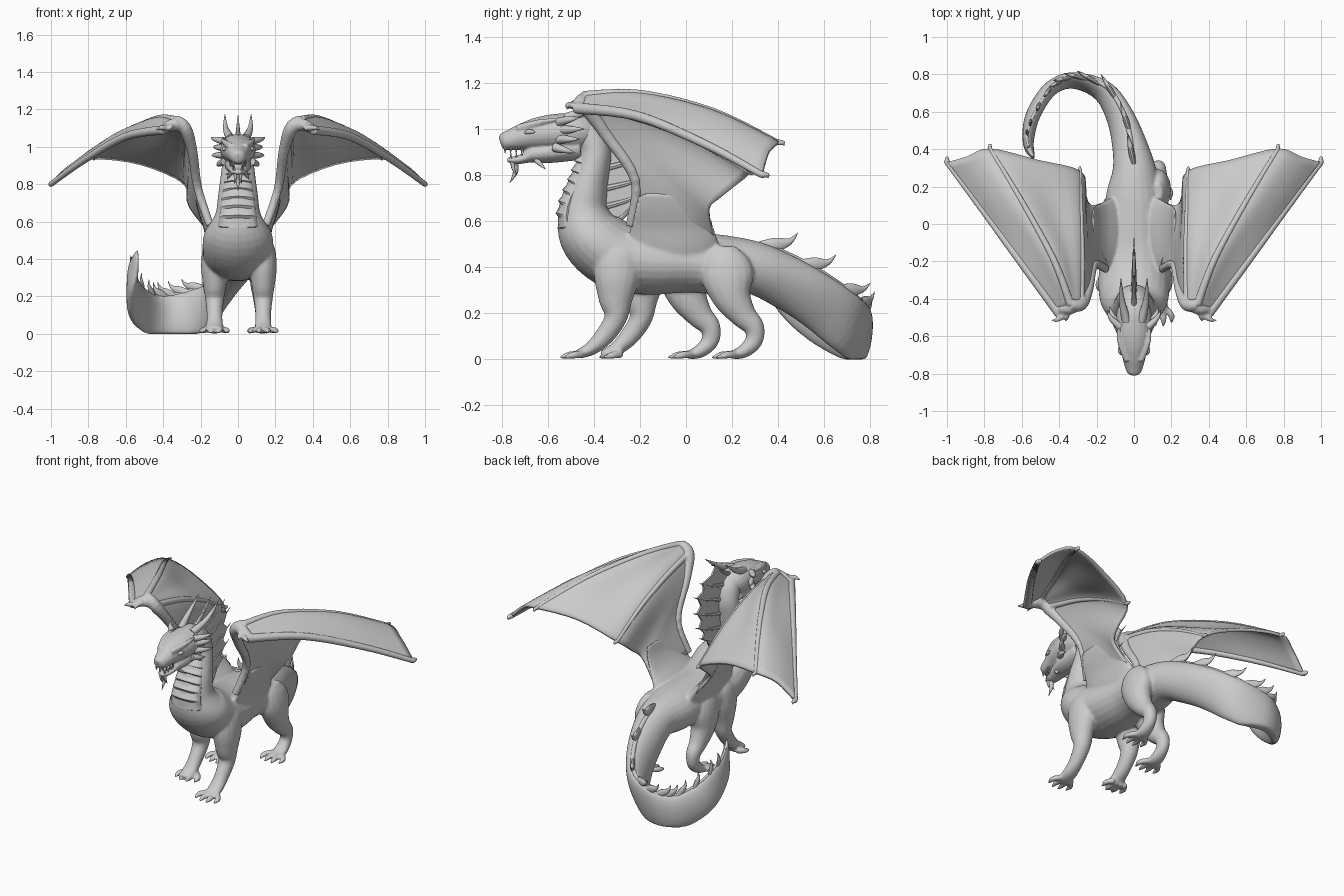
import bpy, bmesh, math
from mathutils import Vector as V

old = bpy.data.objects.get("Cube")
if old:
    bpy.data.objects.remove(old)

hide = bpy.data.materials.new("stone_grey")
hide.use_nodes = True
hide.diffuse_color = (0.6, 0.6, 0.6, 1)
hide.node_tree.nodes["Principled BSDF"].inputs["Base Color"].default_value = (0.6, 0.6, 0.6, 1)


def spline(pts, steps):
    """Smooth curve through tuples of any length."""
    out = []
    for i in range(len(pts) - 1):
        a, b, c, d = (pts[max(0, min(len(pts) - 1, i + k))] for k in (-1, 0, 1, 2))
        for s in range(steps):
            t = s / steps
            out.append(tuple(q + t / 2 * (r - p + t * (2 * p - 5 * q + 4 * r - w + t * (3 * (q - r) + w - p)))
                             for p, q, r, w in zip(a, b, c, d)))
    return out + [tuple(pts[-1])]


def tube(bm, pts, sides=12, steps=4):
    """Closed tube through (x, y, z, half width, half height, sideways lean) sections, flattened at the ground."""
    secs = spline([(*p, *(p[3], 0)[len(p) - 4:]) for p in pts], steps)
    pos = [V(s[:3]) for s in secs]
    rings, last = [], None
    for i, s in enumerate(secs):
        t = (pos[min(i + 1, len(pos) - 1)] - pos[max(i - 1, 0)]).normalized()
        side = t.cross(V((0, 0, 1)))
        side = side.normalized() if side.length > 0.02 else (last or V((1, 0, 0)))
        if last and side.dot(last) < 0:
            side = -side
        last = side
        up = side.cross(t)
        ring = []
        for k in range(sides):
            a = math.tau * k / sides
            p = pos[i] + side * (max(s[3], .001) * math.cos(a) + s[5] * math.sin(a)) + up * max(s[4], .001) * math.sin(a)
            ring.append(bm.verts.new((p.x, p.y, max(p.z, 0))))
        rings.append(ring)
    for a, b in zip(rings, rings[1:]):
        for k in range(sides):
            n = (k + 1) % sides
            bm.faces.new((a[k], a[n], b[n], b[k]))
    bm.faces.new(rings[0])
    bm.faces.new(rings[-1])


def spike(bm, base, tip, r, bend=(0, 0, 0), sides=8):
    """Pointed horn, claw or thorn with an optional bend."""
    a, b = V(base), V(tip)
    m = (a + b) / 2 + V(bend)
    tube(bm, [(*a, r), (*m, r * .65), (*b, .001)], sides, 4)


def finish(bm, name, angle=50):
    bmesh.ops.recalc_face_normals(bm, faces=bm.faces)
    me = bpy.data.meshes.new(name)
    bm.to_mesh(me)
    bm.free()
    me.materials.append(hide)
    me.shade_smooth()
    me.set_sharp_from_angle(angle=math.radians(angle))
    ob = bpy.data.objects.new(name, me)
    bpy.context.collection.objects.link(ob)
    return ob


def fuse(ob, voxel, rounds):
    """Blend overlapping volumes into one skin."""
    m = ob.modifiers.new("blend", "REMESH")
    m.mode, m.voxel_size, m.use_smooth_shade = "VOXEL", voxel, True
    s = ob.modifiers.new("soften", "SMOOTH")
    s.factor, s.iterations = .5, rounds


# Torso and neck, then the curled tail whose ridge leans outward
neck = [(0, -.5, 1.0, .06, .05), (0, -.43, .98, .075, .07), (0, -.395, .91, .085, .07), (0, -.405, .83, .095, .075),
        (0, -.43, .74, .107, .09), (0, -.445, .64, .122, .11), (0, -.41, .535, .18, .14)]
trunk = [(0, -.3, .45, .19, .15), (0, -.15, .42, .18, .14), (0, 0, .42, .16, .13), (0, .15, .41, .15, .13)]
tail = [(0, .3, .395, .115, .115, 0), (-.033, .45, .325, .088, .115, .02), (-.08, .58, .245, .068, .115, .03),
        (-.15, .69, .16, .055, .12, .03), (-.25, .75, .11, .042, .125, .025), (-.36, .765, .09, .04, .12, .015),
        (-.46, .71, .1, .04, .11, 0), (-.54, .58, .165, .038, .1, -.01), (-.565, .45, .28, .03, .085, 0),
        (-.55, .38, .39, .015, .04, 0), (-.535, .36, .45, .003, .005, 0)]
bm = bmesh.new()
tube(bm, [(*s, 0) for s in neck + trunk] + tail, 24, 5)

# Wing roots flowing out of the back
for sx in (1, -1):
    tube(bm, [(sx * .08, -.06, .43, .21, .07), (sx * .125, -.06, .51, .2, .05), (sx * .165, -.06, .58, .18, .024),
              (sx * .2, -.06, .65, .165, .013), (sx * .222, -.06, .72, .15, .009)], 24, 4)

# Legs: sections are (forward offset, height, half width, half depth)
front_leg = [(.05, .51, .03, .05), (.045, .46, .062, .095), (.035, .36, .073, .1), (.03, .26, .062, .075),
             (.03, .18, .05, .05), (-.02, .1, .042, .042), (-.08, .045, .045, .03), (-.14, .02, .045, .018)]
hind_leg = [(-.03, .49, .02, .05), (-.03, .44, .05, .095), (-.02, .36, .067, .115), (0, .27, .065, .085),
            (.05, .19, .05, .058), (.095, .14, .042, .045), (.095, .08, .036, .038), (.05, .035, .042, .03),
            (0, .018, .045, .018)]


def leg(bm, x, y, secs, toe_y):
    tube(bm, [(x, y + dy, z, w, d) for dy, z, w, d in secs], 16, 4)
    for k in range(4):
        f = k - 1.5
        bx, tx = x + f * .024, x + f * .044
        reach = toe_y + abs(f) * .018
        tube(bm, [(bx, toe_y + .11, .022, .018), (tx, reach + .045, .018, .017),
                  (tx, reach + .02, .011, .012), (tx, reach, .005, .005)], 8, 3)


leg(bm, .135, -.335, front_leg, -.56)
leg(bm, -.125, -.225, front_leg, -.39)
leg(bm, .13, .2, hind_leg, .1)
leg(bm, -.125, .01, hind_leg, -.09)
fuse(finish(bm, "body"), .008, 6)

# Overlapping chest and throat plates, stepped like shingles
bm = bmesh.new()
rows = spline([(-.435, .88, .06), (-.457, .8, .078), (-.497, .71, .09), (-.52, .62, .1), (-.488, .52, .115),
               (-.42, .42, .11)], 2)
steps = []
for (y, z, w), (y2, z2, w2) in zip(rows, rows[1:]):
    steps += [(0, y, z, w, .032), (0, y + (y2 - y) * .85, z + (z2 - z) * .85, w2, .047)]
tube(bm, steps, 24, 1)
finish(bm, "chest_plates", 30)

# Head: skull, snout and lower jaw
bm = bmesh.new()
tube(bm, [(0, -.38, .97, .05, .05), (0, -.46, .985, .09, .08), (0, -.56, .985, .095, .08), (0, -.64, .978, .084, .072),
          (0, -.7, .967, .066, .06), (0, -.76, .952, .05, .046), (0, -.795, .945, .036, .036), (0, -.806, .942, .016, .02)], 20, 4)
tube(bm, [(0, -.46, .92, .07, .055), (0, -.58, .9, .072, .048), (0, -.66, .89, .058, .038), (0, -.7, .873, .046, .023),
          (0, -.74, .864, .036, .018), (0, -.775, .866, .018, .01)], 16, 4)
for sx in (1, -1):
    spike(bm, (sx * .035, -.73, 1.0), (sx * .085, -.52, 1.045), .02, (sx * .018, 0, .008))
    spike(bm, (sx * .02, -.79, .965), (sx * .03, -.75, .985), .014)
fuse(finish(bm, "head"), .006, 3)

# Eyes, teeth, horns, cheek thorns and beard
bm = bmesh.new()
for sx in (1, -1):
    tube(bm, [(sx * .07, -.7, .982, .004), (sx * .075, -.68, .988, .011), (sx * .082, -.657, .985, .004)], 10, 4)
finish(bm, "eyes")
bm = bmesh.new()
for sx in (1, -1):
    for k in range(4):
        y = -.785 + k * .024
        x = sx * (.024 + k * .006)
        spike(bm, (x, y, .92), (x, y, .892), .007, sides=6)
        spike(bm, (x * .8, y + .025, .872), (x * .8, y + .025, .9), .006, sides=6)
finish(bm, "teeth")
bm = bmesh.new()
for sx in (1, -1):
    spike(bm, (sx * .04, -.52, 1.045), (sx * .07, -.29, 1.175), .024, (sx * .01, 0, -.015), 10)
    for base_y, base_z, tip_x, tip_y, tip_z in ((-.55, 1.03, .145, -.46, 1.05), (-.54, .995, .13, -.44, 1.0),
                                                (-.55, .955, .14, -.46, .955), (-.57, .92, .105, -.48, .895)):
        spike(bm, (sx * .075, base_y, base_z), (sx * tip_x, tip_y, tip_z), .021, (sx * .012, 0, 0))
    spike(bm, (sx * .035, -.65, .865), (sx * .06, -.61, .825), .014)
    spike(bm, (sx * .012, -.75, .86), (sx * .018, -.735, .8), .012, (0, -.008, 0))
spike(bm, (0, -.75, .865), (0, -.765, .765), .018, (0, .018, 0))
finish(bm, "horns_and_beard")

# Webbed crest down the back of the neck
bm = bmesh.new()
roots = [(-.44, 1.04), (-.38, 1.0), (-.345, .92), (-.345, .83), (-.355, .74), (-.36, .66), (-.33, .58)]
tips = [(-.27, 1.17), (-.13, 1.1), (-.075, 1.03), (-.07, .93), (-.09, .83), (-.13, .75), (-.21, .69)]
for (ry, rz), (ty, tz) in zip(roots, tips):
    spike(bm, (0, ry, rz), (0, ty, tz), .016, (0, 0, -.012))
for i in range(len(roots) - 1):
    a, b, c, d = (V((0, *p)) for p in (roots[i], tips[i], tips[i + 1], roots[i + 1]))
    notch = (b + c) * .36 + (a + d) * .14
    web = [a, a.lerp(b, .85), notch, d.lerp(c, .85), d]
    left, right = ([bm.verts.new(p + V((s, 0, 0))) for p in web] for s in (.005, -.005))
    bm.faces.new(left)
    bm.faces.new(right[::-1])
    for k in range(5):
        n = (k + 1) % 5
        bm.faces.new((left[k], right[k], right[n], left[n]))
finish(bm, "neck_crest", 30)

# Hooked thorns on a low ridge along the tail
bm = bmesh.new()
path = spline(tail, 4)
ridge = []
for i in range(1, len(path) - 4):
    x, y, z, w, h, lean = path[i]
    go = (V(path[i + 1][:3]) - V(path[i - 1][:3])).normalized()
    side = go.cross(V((0, 0, 1))).normalized()
    up = side.cross(go)
    base = V((x, y, z)) + up * h * .92 + side * lean * .92
    size = .125 - i * .0018
    ridge.append((*base, size * .12, size * .16))
    if i in (1, 5, 10, 14, 17, 20, 22, 25, 28, 31, 33):
        tube(bm, [(*(base - go * size * .4 - up * size * .1), size * .12, size * .2),
                  (*(base + go * size * .1 + up * size * .2), size * .13, size * .26),
                  (*(base + go * size * .5 + up * size * .5), size * .08, size * .12),
                  (*(base + go * size * .65 + up * size * .9), .001)], 10, 4)
tube(bm, ridge, 10, 1)
finish(bm, "tail_thorns")

# Wings: ribs run front to back, ordered from leading edge down to the flank
ribs = [[(.4, -.48, 1.09), (.6, -.21, 1.055), (.82, .09, .93), (1.0, .33, .8)],
        [(.37, -.46, 1.12), (.53, -.18, 1.1), (.72, .1, 1.02), (.89, .36, .9)],
        [(.34, -.43, 1.145), (.43, -.19, 1.15), (.6, .12, 1.075), (.77, .4, .94)],
        [(.315, -.43, 1.135), (.36, -.16, 1.09), (.43, .08, 1.0), (.52, .34, .91)],
        [(.285, -.43, 1.1), (.28, -.18, 1.04), (.285, .06, .94), (.29, .28, .81)],
        [(.245, -.35, .98), (.24, -.2, .9), (.25, -.04, .81), (.265, .16, .71)],
        [(.215, -.22, .78), (.22, -.12, .74), (.225, 0, .7), (.235, .1, .65)],
        [(.15, -.24, .58), (.16, -.12, .56), (.16, 0, .55), (.145, .12, .54)]]
for sx, label in ((1, "left"), (-1, "right")):
    flip = [[(sx * x, y, z) for x, y, z in r] for r in ribs]
    bm = bmesh.new()
    lines = [spline(r, 5) for r in flip]
    columns = [spline(c, 4) for c in zip(*lines)]
    grid = [[bm.verts.new(p) for p in c] for c in columns]
    for a, b in zip(grid, grid[1:]):
        for k in range(len(a) - 1):
            bm.faces.new((a[k], a[k + 1], b[k + 1], b[k]))
    ob = finish(bm, label + "_wing_membrane")
    thick = ob.modifiers.new("thickness", "SOLIDIFY")
    thick.thickness, thick.offset = .018, 0

    # Fingers with end claws, arm and wrist, blended together
    bm = bmesh.new()
    for r, fat in ((flip[0], .026), (flip[2], .022), (flip[4], .021)):
        tube(bm, [(*p, fat * (1 - k * .13)) for k, p in enumerate(r)], 10, 5)
        end = V(r[-1])
        spike(bm, end, end + V((0, .025, -.02)), fat * .65, (0, .012, .01))
    arm = [flip[k][0] for k in (2, 4, 5, 6, 7)]
    tube(bm, [(*p, r) for p, r in zip(arm, (.028, .036, .028, .024, .022))], 12, 5)
    tube(bm, [(sx * .29, -.43, 1.09, .02), (sx * .34, -.45, 1.12, .034), (sx * .42, -.46, 1.08, .02)], 12, 4)
    spike(bm, (sx * .37, -.48, 1.1), (sx * .45, -.515, 1.085), .02, (0, -.015, .01))
    spike(bm, (sx * .35, -.46, 1.11), (sx * .37, -.525, 1.07), .018, (0, -.01, .015))
    fuse(finish(bm, label + "_wing_bones"), .007, 3)
